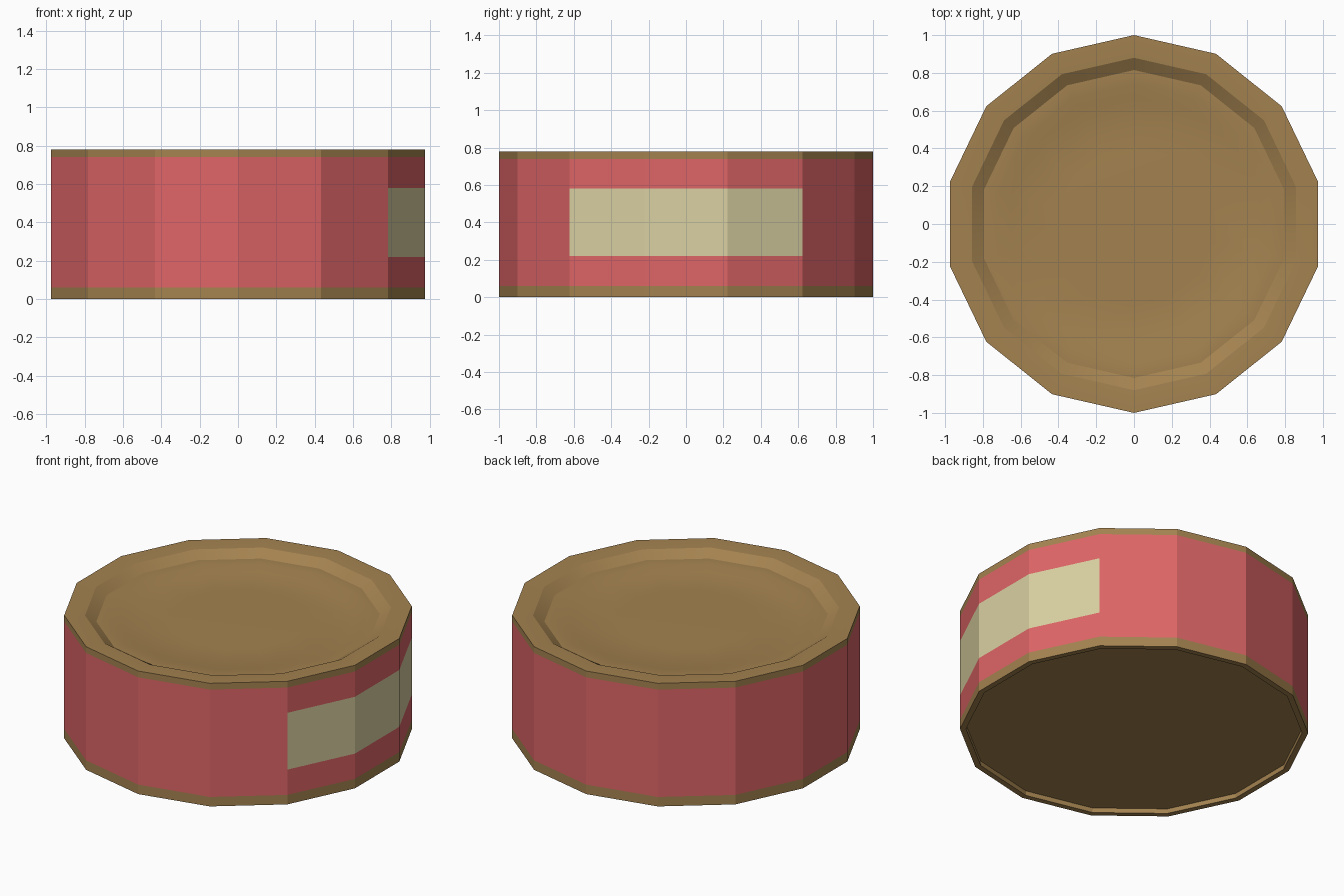
import bpy, bmesh, math

SIDES = 14

cube = bpy.data.objects.get("Cube")
if cube:
    bpy.data.objects.remove(cube, do_unlink=True)


def make_material(name, rgb):
    mat = bpy.data.materials.new(name)
    mat.use_nodes = True
    colour = (*rgb, 1.0)
    mat.diffuse_color = colour
    mat.node_tree.nodes["Principled BSDF"].inputs["Base Color"].default_value = colour
    return mat


gold = make_material("dull gold metal", (0.37, 0.225, 0.08))
red = make_material("soft red paint", (0.73, 0.13, 0.135))
cream = make_material("cream label", (0.70, 0.635, 0.36))


def lathe(name, profile, materials, rule=None, cap=False, smooth=None):
    """Spin (radius, height) points into a faceted ring surface."""
    bm = bmesh.new()
    rings = []
    for r, z in profile:
        ring = []
        for k in range(SIDES):
            a = math.pi / 2 + k * math.tau / SIDES
            ring.append(bm.verts.new((r * math.cos(a), r * math.sin(a), z)))
        rings.append(ring)
    for low, high in zip(rings, rings[1:]):
        for k in range(SIDES):
            n = (k + 1) % SIDES
            bm.faces.new((low[k], low[n], high[n], high[k]))
    if cap:
        bm.faces.new(rings[-1])
    bm.normal_update()
    if rule:
        for face in bm.faces:
            face.material_index = rule(face)
    mesh = bpy.data.meshes.new(name)
    bm.to_mesh(mesh)
    bm.free()
    for mat in materials:
        mesh.materials.append(mat)
    obj = bpy.data.objects.new(name, mesh)
    bpy.context.collection.objects.link(obj)
    if smooth:
        bpy.ops.object.select_all(action='DESELECT')
        obj.select_set(True)
        bpy.context.view_layer.objects.active = obj
        bpy.ops.object.shade_smooth_by_angle(angle=math.radians(smooth))
    return obj


def wall_colour(face):
    z = face.calc_center_median().z
    if z < 0.06 or z > 0.74:
        return 0
    # Label covers the three or four facets turned to the left side
    if 0.22 < z < 0.58 and face.normal.x > 0.75:
        return 2
    return 1


# Side wall with metal rims and a painted label
lathe("can_wall", [(1, z) for z in (0, 0.06, 0.22, 0.58, 0.74, 0.78)],
      [gold, red, cream], wall_colour)

# Stepped lid, sunk inside the rim
lathe("can_lid", [(1, 0.78), (0.965, 0.78), (0.88, 0.775), (0.815, 0.735),
                  (0.74, 0.735), (0.67, 0.718), (0.41, 0.722)],
      [gold], cap=True, smooth=20)

# Recessed base
lathe("can_base", [(0.965, 0.03), (0.965, 0), (1, 0)], [gold])
base = lathe("can_base_panel", [(0.001, 0.03), (0.965, 0.03)], [gold])
